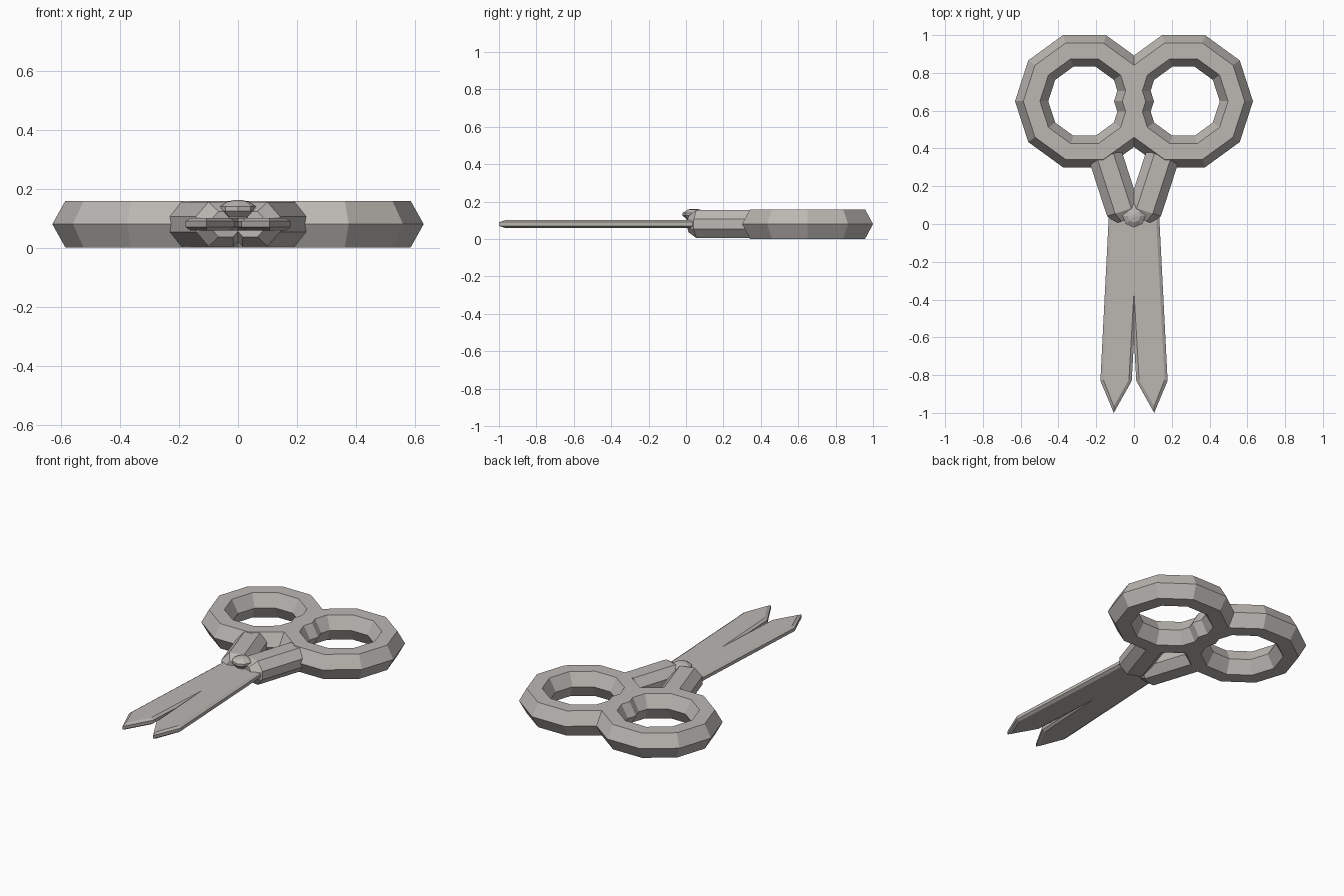
import bpy, bmesh, math
from mathutils import Vector

if "Cube" in bpy.data.objects:
    bpy.data.objects.remove(bpy.data.objects["Cube"])

metal = bpy.data.materials.new("warm_grey_metal")
metal.diffuse_color = (0.5, 0.475, 0.45, 1)
metal.use_nodes = True
metal.node_tree.nodes["Principled BSDF"].inputs["Base Color"].default_value = metal.diffuse_color
MID = 0.08  # height of the flat symmetry plane


def loft(name, loops, closed=False):
    """Skin a list of equal-length point loops; cap the ends unless closed."""
    bm = bmesh.new()
    rows = [[bm.verts.new(p) for p in loop] for loop in loops]
    n = len(rows[0])
    pairs = list(zip(rows, rows[1:] + rows[:1])) if closed else list(zip(rows, rows[1:]))
    for a, b in pairs:
        for i in range(n):
            j = (i + 1) % n
            bm.faces.new((a[i], a[j], b[j], b[i]))
    if not closed:
        bm.faces.new(rows[0][::-1])
        bm.faces.new(rows[-1])
    bmesh.ops.recalc_face_normals(bm, faces=bm.faces)
    me = bpy.data.meshes.new(name)
    bm.to_mesh(me)
    bm.free()
    me.materials.append(metal)
    ob = bpy.data.objects.new(name, me)
    bpy.context.collection.objects.link(ob)
    return ob


def finger_ring(name, s):
    """Ten-sided ring with a hexagonal section."""
    loops = []
    for i in range(10):
        a = math.tau * i / 10
        loop = []
        for k in range(6):
            b = math.tau * k / 6
            r = 0.28 + 0.088 * math.cos(b)
            loop.append((s * (0.262 + r * math.cos(a)), 0.65 + r * math.sin(a),
                         MID + 0.0905 * math.sin(b)))
        loops.append(loop)
    loft(name, loops, closed=True)


def arm(name, s):
    """Eight-sided bar from the ring to the pivot, with a tapered end."""
    section = [(-0.09, -0.026), (-0.09, 0.026), (-0.045, 0.075), (0.045, 0.075),
               (0.09, 0.026), (0.09, -0.026), (0.045, -0.075), (-0.045, -0.075)]
    tilt = math.radians(18)
    across = Vector((math.cos(tilt), math.sin(tilt)))
    along = Vector((math.sin(tilt), -math.cos(tilt)))
    loops = []
    for t, k in ((-0.02, 1), (0.285, 1), (0.335, 0.58)):
        c = Vector((-0.145, 0.34)) + along * t
        loops.append([(-s * (c + across * u * k).x, (c + across * u * k).y, MID + v * k)
                      for u, v in section])
    loft(name, loops)


def blade(name, s):
    """Pointed plate with bevelled edges above and below."""
    outer = [(0.131, 0.09), (0.178, -0.83), (0.107, -1.0), (0.012, -0.83), (-0.04, 0.09)]
    inner = [(0.115, 0.075), (0.162, -0.825), (0.107, -0.965), (0.027, -0.825), (-0.025, 0.075)]
    layers = ((inner, -0.021), (outer, -0.010), (outer, 0.010), (inner, 0.021))
    loft(name, [[(s * x, y, MID + z) for x, y in pts] for pts, z in layers])


for side, s in (("left", -1), ("right", 1)):
    finger_ring(side + "_finger_ring", s)
    arm(side + "_handle_arm", s)
    blade(side + "_blade", s)

# Pivot screw with a faceted domed head
rings = ((0.035, 0.06), (0.04, 0.105), (0.061, 0.125), (0.061, 0.14), (0.035, 0.157), (0.01, 0.162))
loft("pivot_screw", [[(r * math.cos(math.tau * i / 8), 0.043 + r * math.sin(math.tau * i / 8), z)
                      for i in range(8)] for r, z in rings])
